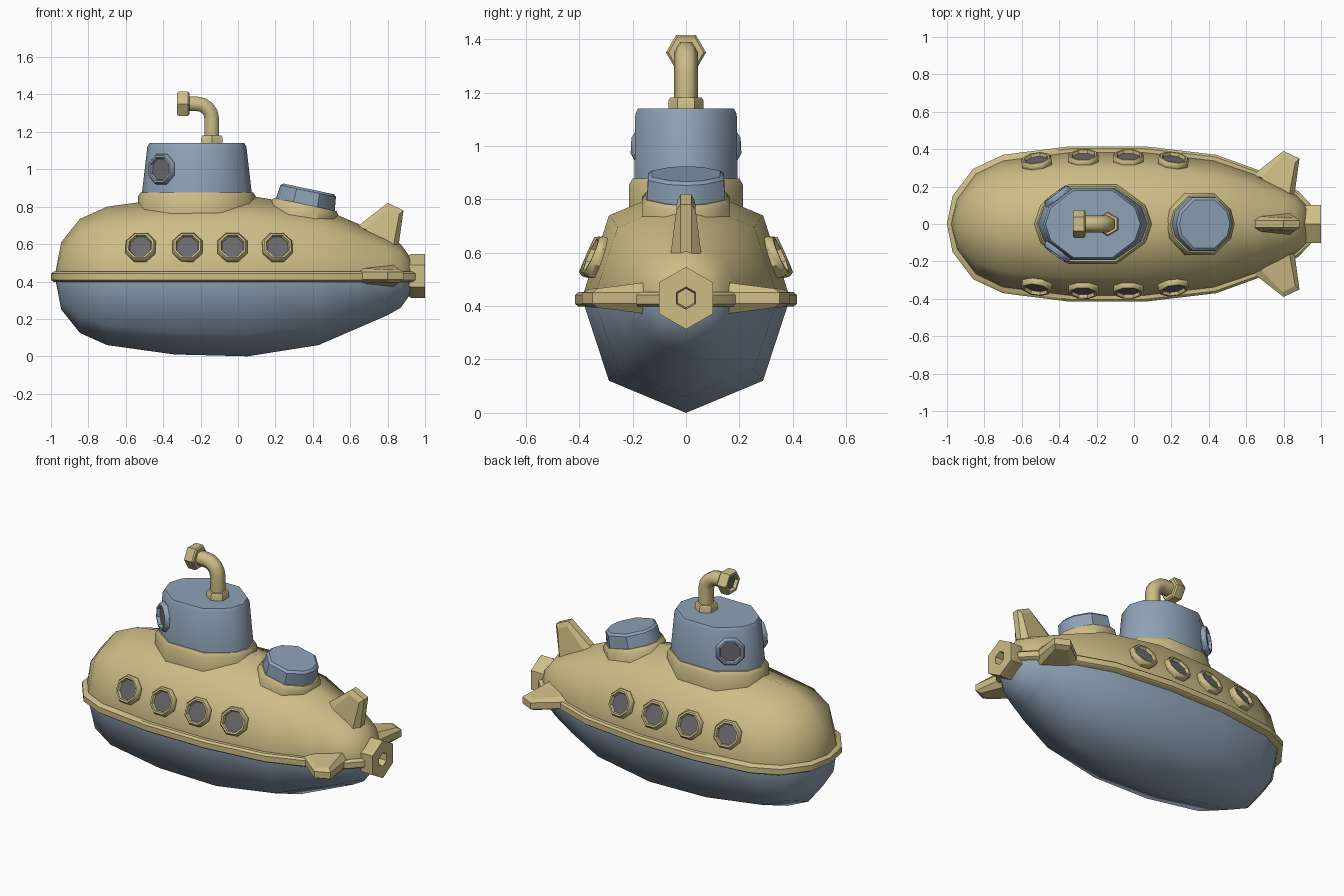
import bpy, bmesh
from math import sin, cos, pi, radians
from mathutils import Vector, Matrix

if "Cube" in bpy.data.objects:
    bpy.data.objects.remove(bpy.data.objects["Cube"])


def material(name, rgb):
    m = bpy.data.materials.new(name)
    m.use_nodes = True
    color = (*rgb, 1)
    m.diffuse_color = color
    m.node_tree.nodes["Principled BSDF"].inputs["Base Color"].default_value = color
    return m


YELLOW = material("pale yellow", (0.61, 0.51, 0.24))
BLUE = material("blue grey", (0.275, 0.36, 0.47))
GLASS = material("dark glass", (0.14, 0.14, 0.15))
AXIS_Z = 0.43


def loft(name, rings, mat, end_mat=None, caps=True, smooth=40):
    """Skin a list of point rings; the last cap can have its own material."""
    bm = bmesh.new()
    rows = [[bm.verts.new(p) for p in ring] for ring in rings]
    n = len(rows[0])
    for a, b in zip(rows, rows[1:]):
        for i in range(n):
            j = (i + 1) % n
            bm.faces.new((a[i], a[j], b[j], b[i]))
    if caps:
        bm.faces.new(rows[0])
        bm.faces.new(rows[-1]).material_index = 1 if end_mat else 0
    bmesh.ops.remove_doubles(bm, verts=bm.verts, dist=0.0005)
    bmesh.ops.recalc_face_normals(bm, faces=bm.faces)
    for f in bm.faces:
        f.smooth = True
    for e in bm.edges:
        e.smooth = e.calc_face_angle(0) < radians(smooth)
    mesh = bpy.data.meshes.new(name)
    bm.to_mesh(mesh)
    bm.free()
    mesh.materials.append(mat)
    if end_mat:
        mesh.materials.append(end_mat)
    obj = bpy.data.objects.new(name, mesh)
    bpy.context.collection.objects.link(obj)
    return obj


def stack(name, outline, levels, matrix, mat, end_mat=None):
    """Stack scaled copies (sx, sy, height) of a flat outline."""
    rings = [[matrix @ Vector((x * sx, y * sy, h)) for x, y in outline]
             for sx, sy, h in levels]
    return loft(name, rings, mat, end_mat)


def ngon(n, offset=0.0):
    return [(cos(2 * pi * (i + offset) / n), sin(2 * pi * (i + offset) / n)) for i in range(n)]


def round_levels(profile):
    return [(r, r, h) for r, h in profile]


def aim(loc, direction):
    return Matrix.Translation(loc) @ Vector(direction).to_track_quat("Z", "Y").to_matrix().to_4x4()


# Hull: eight-sided sections (x, half width, half height)
stations = [(-0.98, 0, 0), (-0.945, 0.14, 0.18), (-0.845, 0.275, 0.305), (-0.7, 0.345, 0.37),
            (-0.34, 0.39, 0.42), (0.05, 0.39, 0.43), (0.43, 0.345, 0.37), (0.65, 0.27, 0.275),
            (0.8, 0.2, 0.21), (0.87, 0.16, 0.17), (0.92, 0.11, 0.1), (0.95, 0, 0)]
section = [(1, 0), (0.74, 0.72), (0, 1), (-0.74, 0.72),
           (-1, 0), (-0.74, -0.72), (0, -1), (0.74, -0.72)]
hull = loft("hull", [[(x, w * a, AXIS_Z + h * b) for a, b in section] for x, w, h in stations],
            YELLOW, BLUE, caps=False, smooth=180)
for face in hull.data.polygons:
    face.material_index = 1 if face.center.z < AXIS_Z else 0

# Band around the waterline
side = [(-1, 0), (-0.97, 0.15), (-0.86, 0.295), (-0.7, 0.37), (-0.345, 0.415), (0.06, 0.415),
        (0.44, 0.37), (0.66, 0.29), (0.88, 0.175), (0.95, 0.1)]
band_outline = side + [(x, -y) for x, y in reversed(side[1:])]
stack("waterline_band", band_outline,
      [(0.985, 0.97, 0.398), (1, 1, 0.408), (1, 1, 0.442), (0.985, 0.97, 0.453)],
      Matrix(), YELLOW)

# Conning tower and rear hatch share a long ten-sided outline
quarter = [(1, 0), (0.89, 0.48), (0.41, 1)]
half = quarter + [(-x, y) for x, y in reversed(quarter)]
oval = half + [(x, -y) for x, y in reversed(half[1:-1])]
tower_at = Matrix.Translation((-0.22, 0, 0))
stack("tower_collar", oval, [(0.315, 0.213, 0.76), (0.315, 0.213, 0.855), (0.3, 0.2, 0.877)],
      tower_at, YELLOW)
stack("tower", oval, [(0.295, 0.193, 0.86), (0.265, 0.19, 1.12), (0.253, 0.18, 1.14)],
      tower_at, BLUE)
hatch_at = Matrix.Translation((0.36, 0, 0.812)) @ Matrix.Rotation(radians(12), 4, "Y")
stack("hatch_collar", oval, [(0.185, 0.165, -0.1), (0.185, 0.165, -0.02), (0.17, 0.15, 0)],
      hatch_at, YELLOW)
stack("hatch", oval, [(0.162, 0.146, -0.01), (0.152, 0.142, 0.073), (0.138, 0.128, 0.085)],
      hatch_at, BLUE)

# Portholes: raised rim with a recessed pane
rim = round_levels([(0.08, -0.03), (0.087, 0), (0.087, 0.012), (0.077, 0.027),
                    (0.066, 0.027), (0.06, 0.01)])
octagon = ngon(8, 0.5)
ports = [(-0.52, 0.328, -0.14), (-0.27, 0.346, -0.04), (-0.03, 0.346, 0), (0.21, 0.332, 0.13)]
for sign, label in ((1, "left"), (-1, "right")):
    for i, (x, y, yaw) in enumerate(ports):
        stack(f"{label}_porthole_{i + 1}", octagon, rim,
              aim((x, sign * y, 0.582), (yaw, sign * 0.91, 0.4)), YELLOW, GLASS)
    stack(f"{label}_tower_window", octagon, rim,
          aim((-0.405, sign * 0.142, 1.0), (-0.59, sign * 0.8, 0.06)), BLUE, GLASS)

# Periscope: foot, bent pipe and head with lens
stack("periscope_foot", ngon(6, 0.5),
      round_levels([(0.065, 1.13), (0.065, 1.172), (0.058, 1.182)]),
      Matrix.Translation((-0.14, 0, 0)), YELLOW)
bend = [(-0.22 + 0.08 * cos(t), 1.27 + 0.08 * sin(t), t) for t in (i * pi / 8 for i in range(5))]
path = [(-0.14, 1.15, 0)] + bend + [(-0.27, 1.35, pi / 2)]
loft("periscope_pipe",
     [[(x + 0.045 * b * cos(t), 0.045 * a, z + 0.045 * b * sin(t)) for a, b in ngon(6)]
      for x, z, t in path], YELLOW, smooth=70)
stack("periscope_head", ngon(6),
      round_levels([(0.066, 0), (0.075, 0.008), (0.075, 0.057), (0.068, 0.065),
                    (0.052, 0.065), (0.048, 0.045)]),
      aim((-0.26, 0, 1.35), (-1, 0, 0)), YELLOW, GLASS)

# Tail nozzle
stack("tail_nozzle", ngon(6, 0.5),
      round_levels([(0.09, 0.88), (0.117, 0.925), (0.117, 1.0), (0.042, 1.0), (0.036, 0.95)]),
      aim((0, 0, AXIS_Z), (1, 0, 0)), YELLOW)

# Tail fins: one faceted wedge turned about the hull axis
edge = [(0.62, 0.25), (0.8, 0.39), (0.885, 0.35), (0.85, 0.1)]
inner = [(0.68, 0.25, 0.04), (0.795, 0.362, 0.034), (0.862, 0.33, 0.036), (0.82, 0.1, 0.066)]
fin_rings = [[(u, -t, v) for u, v, t in inner], [(u, -0.02, v) for u, v in edge],
             [(u, 0.02, v) for u, v in edge], [(u, t, v) for u, v, t in inner]]
for label, angle in (("top", 0), ("left", -90), ("right", 90)):
    turn = Matrix.Translation((0, 0, AXIS_Z)) @ Matrix.Rotation(radians(angle), 4, "X")
    loft(f"{label}_fin", [[turn @ Vector(p) for p in ring] for ring in fin_rings],
         YELLOW, smooth=15)
